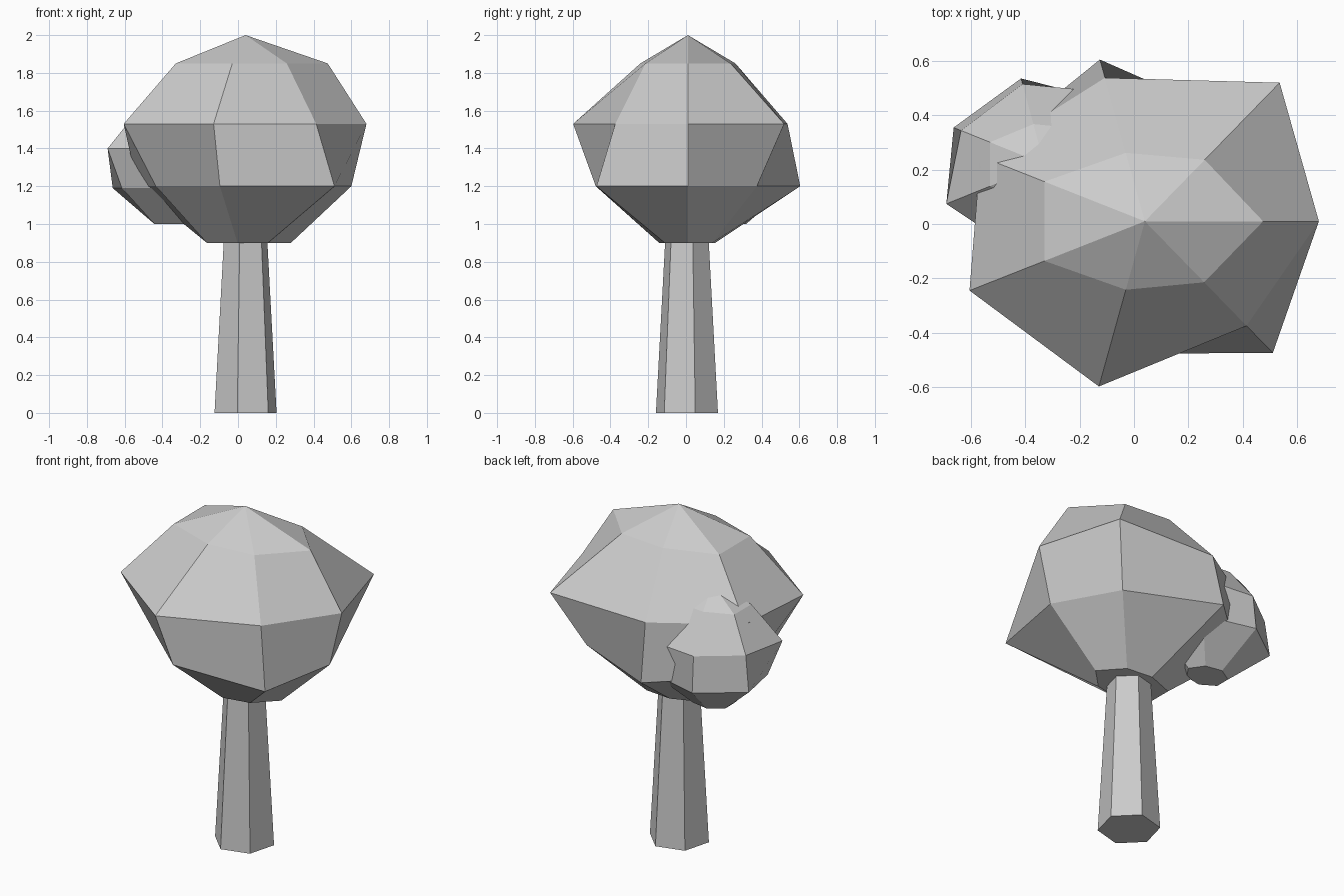
import bpy, bmesh
from math import cos, sin, radians, tau

if "Cube" in bpy.data.objects:
    bpy.data.objects.remove(bpy.data.objects["Cube"])


def loft(name, rings, apex=None):
    """Skin stacked rings of points, cap the bottom, close the top with a tip or a cap."""
    bm = bmesh.new()
    loops = [[bm.verts.new(p) for p in ring] for ring in rings]
    n = len(loops[0])
    for a, b in zip(loops, loops[1:]):
        for i in range(n):
            j = (i + 1) % n
            bm.faces.new((a[i], a[j], b[j], b[i]))
    bm.faces.new(loops[0][::-1])
    if apex:
        tip = bm.verts.new(apex)
        for i in range(n):
            bm.faces.new((loops[-1][i], loops[-1][(i + 1) % n], tip))
    else:
        bm.faces.new(loops[-1])
    bmesh.ops.recalc_face_normals(bm, faces=bm.faces)
    mesh = bpy.data.meshes.new(name)
    bm.to_mesh(mesh)
    bm.free()
    obj = bpy.data.objects.new(name, mesh)
    bpy.context.collection.objects.link(obj)
    return obj


def ring(cx, cy, z, radii, start=0.0, y_scale=1.0):
    n = len(radii)
    return [(cx + r * cos(start + tau * i / n),
             cy + y_scale * r * sin(start + tau * i / n), z)
            for i, r in enumerate(radii)]


def foliage(name, cx, cy, top, levels, y_scale):
    loft(name, [ring(cx, cy, z, radii, 0, y_scale) for z, radii in levels], (cx, cy, top))


# Tapered six-sided trunk, its top tucked just inside the crown
loft("trunk", [ring(0.04, 0.005, z, [r] * 6, radians(15))
               for z, r in ((0, 0.17), (0.95, 0.117))])

# Large irregular seven-sided crown
foliage("main_crown", 0.04, 0.01, 2.0, [
    (0.90, (0.24, 0.20, 0.18, 0.227, 0.227, 0.19, 0.19)),
    (1.20, (0.56, 0.57, 0.744, 0.635, 0.527, 0.61, 0.755)),
    (1.53, (0.64, 0.795, 0.66, 0.672, 0.716, 0.76, 0.60)),
    (1.85, (0.435, 0.353, 0.315, 0.41, 0.41, 0.315, 0.35)),
], 0.82)

# Small leaf cluster pushed into the back left of the crown
foliage("side_cluster", -0.33, 0.22, 1.7, [
    (1.00, (0.13, 0.12, 0.12, 0.125, 0.125, 0.12, 0.12)),
    (1.19, (0.34, 0.36, 0.385, 0.37, 0.316, 0.35, 0.36)),
    (1.40, (0.36, 0.40, 0.36, 0.34, 0.40, 0.40, 0.36)),
    (1.60, (0.24, 0.20, 0.18, 0.222, 0.222, 0.18, 0.20)),
], 0.84)
